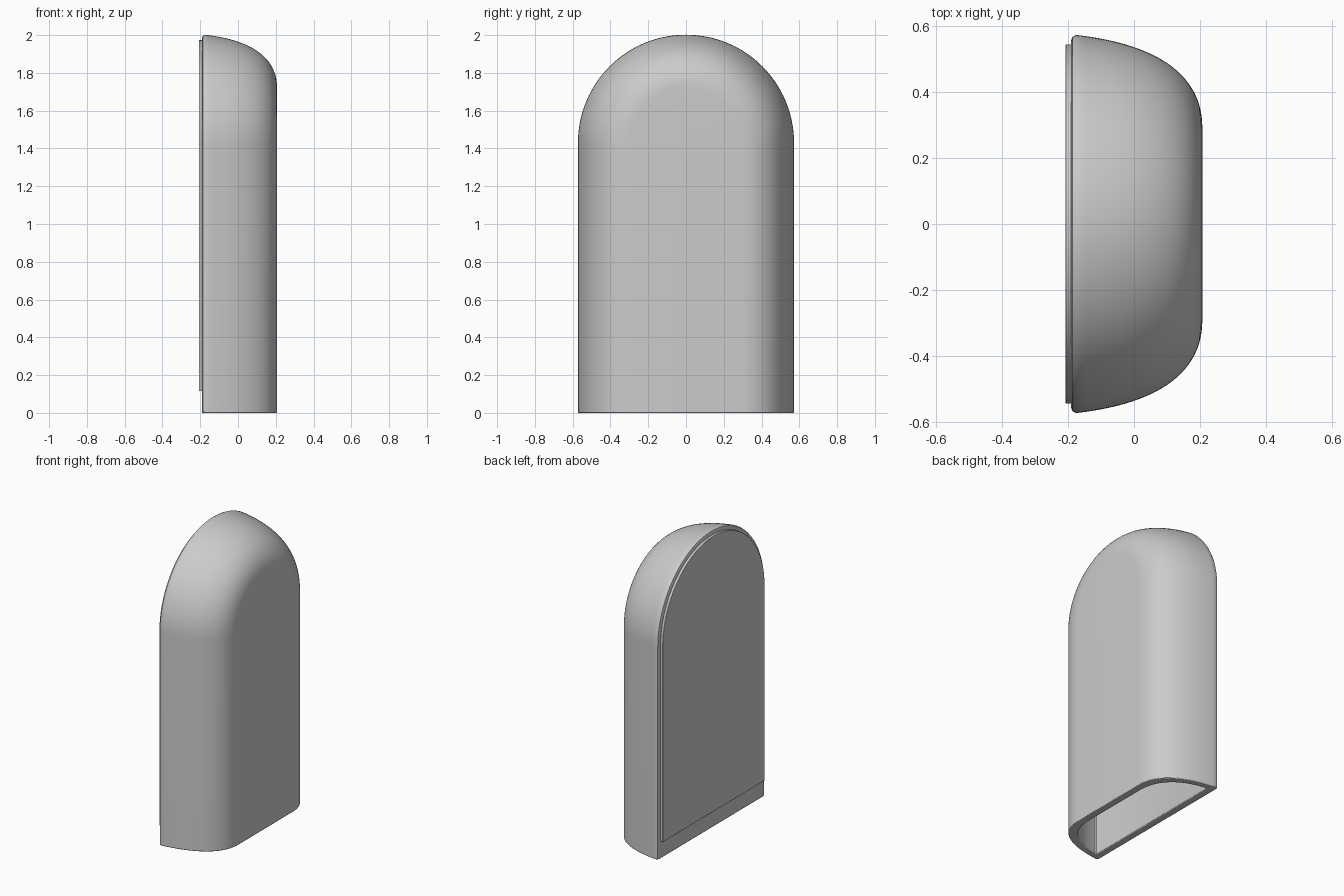
import bpy
import bmesh
import math
from mathutils import Vector
from mathutils.geometry import interpolate_bezier

cube = bpy.data.objects.get("Cube")
if cube:
    bpy.data.objects.remove(cube)

ARCH_Z = 1.43      # height where the straight sides meet the arch
HALF_WIDTH = 0.57
WALL = 0.05
BACK, FRONT = -0.19, 0.207

grey = bpy.data.materials.new("light_grey")
grey.use_nodes = True
grey.diffuse_color = (0.6, 0.6, 0.6, 1)
grey.node_tree.nodes["Principled BSDF"].inputs["Base Color"].default_value = (0.6, 0.6, 0.6, 1)


def arch(bm, x, r, base=0.0, segments=64):
    """Upside-down U outline in the plane at x."""
    pts = [(-r, base)]
    for i in range(segments + 1):
        a = math.pi * (1 - i / segments)
        pts.append((r * math.cos(a), ARCH_Z + r * math.sin(a)))
    pts.append((r, base))
    return [bm.verts.new((x, y, z)) for y, z in pts]


def loft(bm, rings):
    """Skin the rings and cap both ends, leaving the bottom open."""
    for a, b in zip(rings, rings[1:]):
        for i in range(len(a) - 1):
            bm.faces.new((a[i], a[i + 1], b[i + 1], b[i]))
    bm.faces.new(rings[0])
    bm.faces.new(rings[-1])


def finish(bm, name, bevel):
    bmesh.ops.recalc_face_normals(bm, faces=bm.faces)
    mesh = bpy.data.meshes.new(name)
    bm.to_mesh(mesh)
    bm.free()
    mesh.materials.append(grey)
    obj = bpy.data.objects.new(name, mesh)
    bpy.context.collection.objects.link(obj)
    mod = obj.modifiers.new("soft_edges", "BEVEL")
    mod.width = bevel
    mod.segments = 2
    mod.limit_method = "ANGLE"
    mod.angle_limit = math.radians(60)
    bpy.ops.object.select_all(action="DESELECT")
    obj.select_set(True)
    bpy.context.view_layer.objects.active = obj
    bpy.ops.object.shade_smooth_by_angle(angle=math.radians(35))
    return obj


# Depth profile: small rounded back edge, then a broad curve into the flat face
curve = interpolate_bezier(Vector((-0.175, 0.572)), Vector((0.02, 0.55)),
                           Vector((FRONT, 0.48)), Vector((FRONT, 0.29)), 24)
profile = [(BACK, 0.556), (-0.186, 0.567)] + [(p.x, p.y) for p in curve]

# Hollow shell, open at the bottom
bm = bmesh.new()
outer = [arch(bm, x, r) for x, r in profile]
scale = (FRONT - BACK - 2 * WALL) / (FRONT - BACK)
inner = [arch(bm, BACK + WALL + (x - BACK) * scale, r - WALL) for x, r in profile]
loft(bm, outer)
loft(bm, inner)

# Bottom rim joining the outer and inner walls
def bottom_loop(rings):
    return [r[0] for r in rings] + [r[-1] for r in reversed(rings)]

out_loop, in_loop = bottom_loop(outer), bottom_loop(inner)
for i in range(len(out_loop)):
    j = (i + 1) % len(out_loop)
    bm.faces.new((out_loop[i], out_loop[j], in_loop[j], in_loop[i]))
finish(bm, "hollow_shell", 0.005)

# Arched plate on the back
bm = bmesh.new()
plate = [arch(bm, x, 0.543, 0.115) for x in (-0.207, BACK + 0.002)]
loft(bm, plate)
bm.faces.new((plate[0][0], plate[0][-1], plate[1][-1], plate[1][0]))
finish(bm, "back_plate", 0.002)
